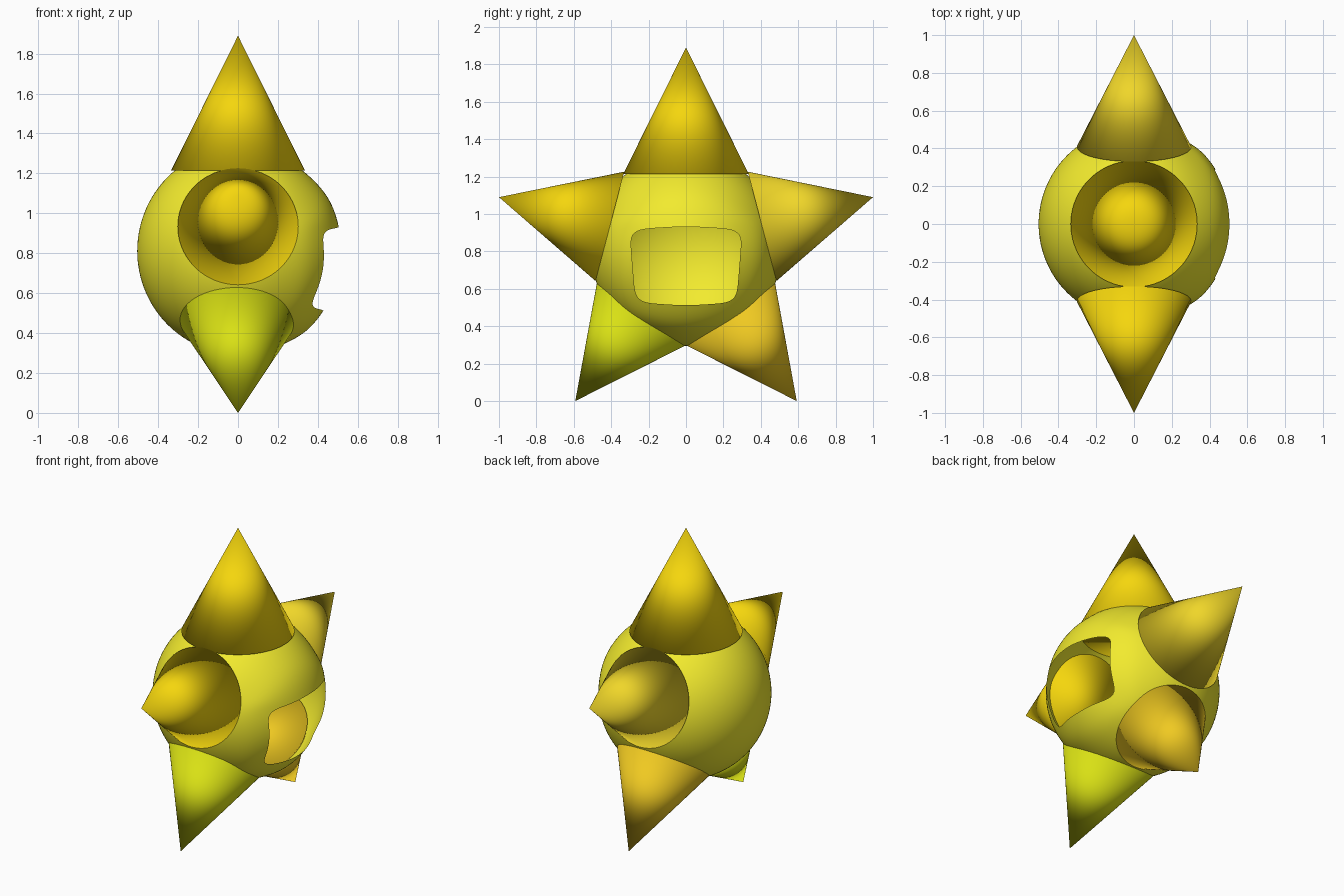
import bpy, bmesh, math
from mathutils import Vector

if "Cube" in bpy.data.objects:
    bpy.data.objects.remove(bpy.data.objects["Cube"])

CENTRE = Vector((0, 0, 0.812))
RADII = Vector((0.505, 0.51, 0.517))


def linear(c):
    return c / 12.92 if c <= 0.04045 else ((c + 0.055) / 1.055) ** 2.4


def material(name, rgb):
    m = bpy.data.materials.new(name)
    m.diffuse_color = (*[linear(c) for c in rgb], 1)
    m.use_nodes = True
    m.node_tree.nodes["Principled BSDF"].inputs["Base Color"].default_value = m.diffuse_color
    return m


def finish(name, bm, mat):
    bmesh.ops.recalc_face_normals(bm, faces=bm.faces)
    for f in bm.faces:
        f.smooth = True
    me = bpy.data.meshes.new(name)
    bm.to_mesh(me)
    bm.free()
    me.materials.append(mat)
    ob = bpy.data.objects.new(name, me)
    bpy.context.collection.objects.link(ob)
    return ob


def cone(name, apex, base, radius, mat):
    apex, base = Vector(apex), Vector(base)
    axis = apex - base
    bm = bmesh.new()
    bmesh.ops.create_cone(bm, cap_ends=True, cap_tris=False, segments=96,
                          radius1=radius, radius2=0, depth=axis.length)
    bmesh.ops.remove_doubles(bm, verts=bm.verts, dist=1e-5)
    q = Vector((0, 0, 1)).rotation_difference(axis)
    for v in bm.verts:
        v.co = q @ v.co + (apex + base) / 2
    finish(name, bm, mat)


def hole_edge(a):
    # rounded, slightly tapered rectangle on the +x side, as a unit direction
    c, s = math.cos(a), math.sin(a)
    r = (abs(c / 0.285) ** 7 + abs(s / 0.197) ** 7) ** (-1 / 7)
    y, z = r * c, r * s
    y *= 1 + 0.28 * z
    z += 0.012 * (1 if s > 0 else -1) * abs(s) ** 2 * (1 - (y / 0.3) ** 2)
    z += 0.722 - CENTRE.z
    y, z = y / 1.025 / RADII.y, z / 1.025 / RADII.z
    return Vector((math.sqrt(1 - y * y - z * z), y, z))


# Hollow round body: rings sweep from the opening's rim to the back
N, RINGS = 128, 48
back = Vector((-1, 0, 0))
bm = bmesh.new()
rows = []
for i in range(RINGS):
    t = i / RINGS
    swell = 1 + 0.025 * math.exp(-(t / 0.2) ** 2) + 0.025 * math.exp(-((t - 0.1) / 0.07) ** 2) * 0.4
    row = []
    for j in range(N):
        d = hole_edge(2 * math.pi * j / N).slerp(back, t) * swell
        row.append(bm.verts.new(CENTRE + d * RADII))
    rows.append(row)
pole = bm.verts.new(CENTRE + back * RADII)
for i in range(RINGS - 1):
    for j in range(N):
        k = (j + 1) % N
        bm.faces.new((rows[i][j], rows[i][k], rows[i + 1][k], rows[i + 1][j]))
for j in range(N):
    bm.faces.new((rows[-1][j], rows[-1][(j + 1) % N], pole))
body = finish("round_body", bm, material("body_yellow", (0.95, 0.92, 0.18)))
# Make sure the shell faces outwards
if body.data.polygons[-1].normal.x > 0:
    body.data.flip_normals()

# Five star points
gold = material("gold", (0.96, 0.84, 0.05))
pale_gold = material("pale_gold", (0.94, 0.84, 0.16))
amber = material("amber", (0.94, 0.79, 0.13))
lime = material("lime_yellow", (0.85, 0.88, 0.08))
cone("top_point", (0, 0, 1.89), (0, 0, 1.215), 0.335, gold)
for side, label, arm, leg in ((-1, "front", gold, lime), (1, "back", pale_gold, amber)):
    cone(label + "_arm_point", (0, side, 1.09), (0, side * 0.407, 0.934), 0.302, arm)
    cone(label + "_leg_point", (0, side * 0.592, 0), (0, side * 0.24, 0.47), 0.292, leg)
